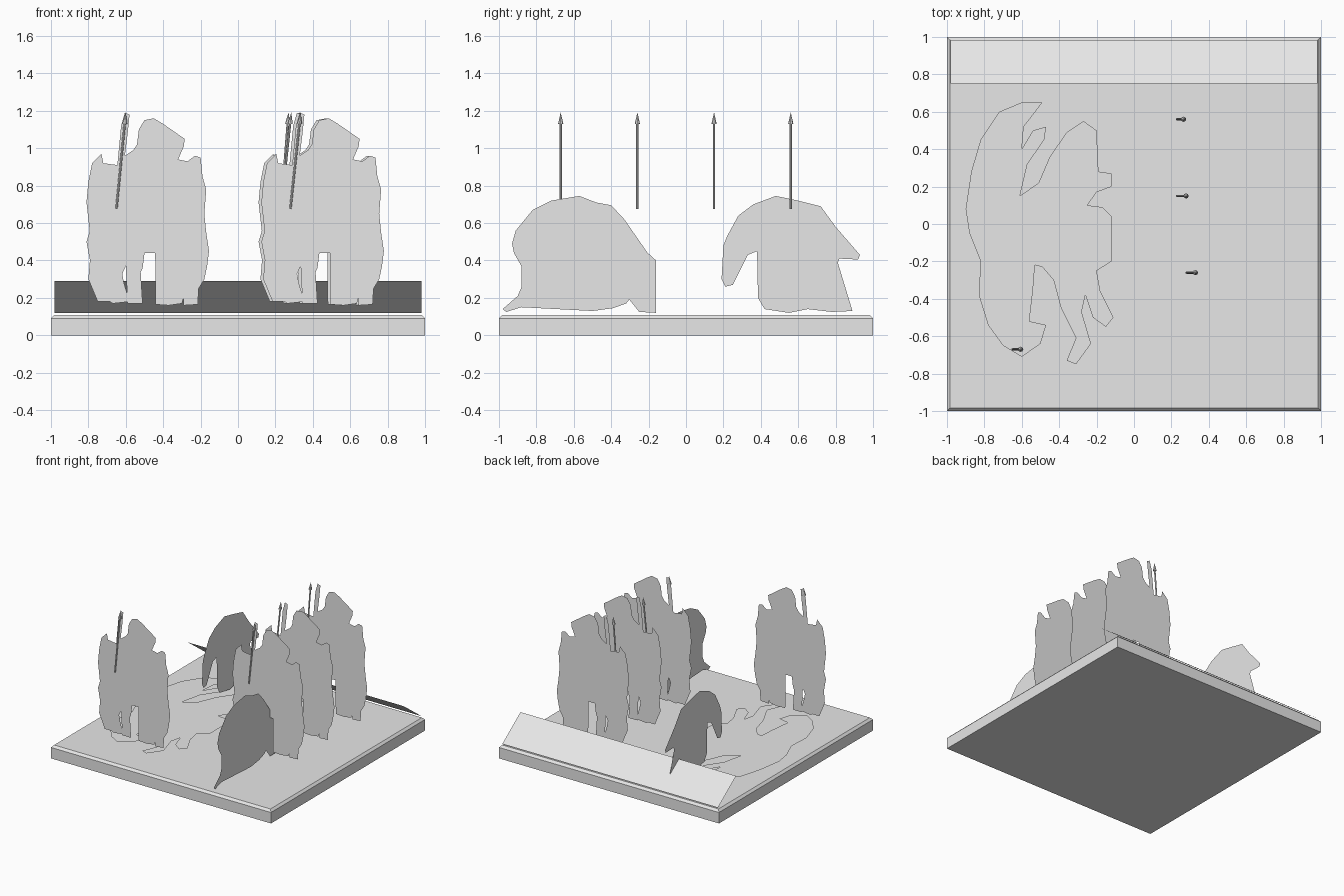
import bpy, bmesh, math
from mathutils import Vector

grey = bpy.data.materials.new("light_grey")
grey.diffuse_color = (0.8, 0.8, 0.8, 1)


def finish(name, bm):
    me = bpy.data.meshes.new(name)
    bm.to_mesh(me)
    bm.free()
    me.materials.append(grey)
    ob = bpy.data.objects.new(name, me)
    bpy.context.collection.objects.link(ob)
    return ob


def cutout(name, points, place):
    """Flat silhouette card; place maps a 2D outline point to 3D."""
    bm = bmesh.new()
    f = bm.faces.new([bm.verts.new(place(u, v)) for u, v in points])
    bmesh.ops.triangulate(bm, faces=[f], ngon_method='EAR_CLIP')
    return finish(name, bm)


# Base slab with chamfered top rim
bm = bmesh.new()
rings = []
for half, z in ((1, 0), (1, 0.09), (0.983, 0.108)):
    rings.append([bm.verts.new((sx * half, sy * half, z))
                  for sx, sy in ((-1, -1), (1, -1), (1, 1), (-1, 1))])
for a, b in zip(rings, rings[1:]):
    for i in range(4):
        j = (i + 1) % 4
        bm.faces.new((a[i], a[j], b[j], b[i]))
bm.faces.new(rings[0][::-1])
bm.faces.new(rings[-1])
finish("base", bm)

# Sloped panel leaning in from the back edge
bm = bmesh.new()
bm.faces.new([bm.verts.new(p) for p in (
    (0.98, 0.985, 0.118), (-0.98, 0.985, 0.118), (-0.98, 0.75, 0.29), (0.98, 0.75, 0.29))][::-1])
bmesh.ops.recalc_face_normals(bm, faces=bm.faces)
for f in bm.faces:
    if f.normal.z < 0:
        f.normal_flip()
finish("back_panel", bm)

# Mounted rider outline (x, z)
rider = [
    (-.80, .30), (-.79, .42), (-.81, .50), (-.78, .60), (-.78, .68), (-.81, .71),
    (-.80, .82), (-.78, .92), (-.73, .97), (-.72, .92), (-.645, .91), (-.625, 1.12),
    (-.605, 1.19), (-.58, 1.18), (-.59, 1.08), (-.605, .96), (-.56, .99), (-.54, 1.02),
    (-.53, 1.10), (-.50, 1.15), (-.45, 1.16), (-.40, 1.13), (-.39, 1.02), (-.35, .97),
    (-.285, 1.05), (-.29, 1.01), (-.32, .94), (-.27, .93), (-.23, .96), (-.20, .95),
    (-.19, .85), (-.17, .78), (-.18, .65), (-.17, .55), (-.155, .45), (-.165, .37),
    (-.18, .30), (-.21, .25), (-.215, .165), (-.29, .16), (-.25, .23), (-.26, .30),
    (-.285, .31), (-.30, .17), (-.37, .16), (-.335, .23), (-.36, .32), (-.37, .17),
    (-.44, .165), (-.40, .26), (-.41, .38), (-.42, .44), (-.50, .44), (-.51, .36),
    (-.55, .27), (-.51, .17), (-.59, .17), (-.57, .27), (-.60, .37), (-.63, .39),
    (-.61, .28), (-.58, .18), (-.67, .17), (-.64, .28), (-.66, .35), (-.70, .36),
    (-.70, .25), (-.685, .18), (-.75, .18), (-.72, .28), (-.75, .37), (-.78, .33)]

# Per rider: plane y, shift in x, spear butt x and tip x
ranks = [(-.67, 0, -.65, -.60), (-.26, .935, .28, .335),
         (.15, .92, .23, .285), (.56, .93, .23, .27)]


def spear(name, foot, tip):
    """Thin shaft with a small conical head."""
    foot, tip = Vector(foot), Vector(tip)
    axis = (tip - foot).normalized()
    rot = axis.to_track_quat('Z', 'Y').to_matrix().to_4x4()
    length = (tip - foot).length
    bm = bmesh.new()
    for r1, r2, z0, z1 in ((.006, .006, 0, length - .05), (.014, .0005, length - .06, length)):
        new = bmesh.ops.create_cone(bm, cap_ends=True, segments=8, radius1=r1,
                                    radius2=r2, depth=z1 - z0)["verts"]
        for v in new:
            v.co.z += (z0 + z1) / 2
    bm.transform(rot)
    bmesh.ops.translate(bm, verts=bm.verts, vec=foot)
    return finish(name, bm)


for i, (y, dx, x0, x1) in enumerate(ranks):
    cutout(f"rider_{i + 1}", rider, lambda u, v: (u + dx, y + .01, v))
    spear(f"spear_{i + 1}", (x0, y, .675), (x1, y, 1.19))

# Standing hunched beasts, outlines (y, z)
beast_a = [
    (-.98, .14), (-.90, .21), (-.87, .28), (-.80, .355), (-.70, .385), (-.58, .40),
    (-.58, .45), (-.68, .45), (-.75, .42), (-.80, .375), (-.88, .37), (-.92, .44),
    (-.93, .49), (-.91, .56), (-.82, .67), (-.72, .72), (-.57, .745), (-.48, .71),
    (-.40, .695), (-.33, .62), (-.27, .50), (-.16, .40), (-.16, .375), (-.25, .39),
    (-.265, .34), (-.24, .22), (-.16, .145), (-.16, .12), (-.25, .125), (-.31, .20),
    (-.35, .31), (-.38, .31), (-.34, .24), (-.32, .17), (-.39, .145), (-.50, .13),
    (-.60, .14), (-.70, .16), (-.80, .155), (-.80, .185), (-.73, .235), (-.80, .215),
    (-.88, .15), (-.96, .125)]
beast_b = [
    (.19, .30), (.20, .48), (.22, .53), (.28, .64), (.36, .70), (.48, .745), (.60, .72),
    (.72, .69), (.80, .58), (.84, .52), (.86, .45), (.93, .43), (.92, .405), (.82, .41),
    (.80, .36), (.77, .33), (.81, .27), (.86, .20), (.89, .13), (.78, .125), (.65, .14),
    (.55, .12), (.42, .14), (.385, .20), (.40, .29), (.48, .32), (.56, .33), (.56, .38),
    (.50, .385), (.41, .40), (.38, .45), (.33, .43), (.28, .33), (.25, .27), (.21, .26)]
cutout("beast_right", beast_a, lambda u, v: (.465, u, v))
cutout("beast_left", beast_b, lambda u, v: (-.46, u, v))

# Beast lying flat on the ground, outline (x, y)
fallen = [
    (-.49, .65), (-.60, .65), (-.72, .60), (-.82, .45), (-.87, .28), (-.90, .08),
    (-.88, -.05), (-.82, -.20), (-.83, -.38), (-.78, -.54), (-.70, -.65), (-.60, -.71),
    (-.50, -.64), (-.47, -.54), (-.56, -.52), (-.54, -.35), (-.53, -.22), (-.49, -.23),
    (-.43, -.30), (-.39, -.45), (-.31, -.61), (-.36, -.73), (-.31, -.75), (-.23, -.64),
    (-.28, -.47), (-.26, -.38), (-.22, -.50), (-.15, -.55), (-.11, -.50), (-.18, -.36),
    (-.20, -.25), (-.12, -.20), (-.12, .04), (-.17, .09), (-.25, .10), (-.20, .17),
    (-.12, .20), (-.12, .27), (-.19, .28), (-.20, .50), (-.27, .55), (-.36, .49),
    (-.45, .36), (-.51, .22), (-.61, .15), (-.57, .32), (-.48, .45), (-.47, .52),
    (-.54, .50), (-.60, .40), (-.59, .52), (-.52, .61)]
cutout("fallen_beast", fallen[::-1], lambda u, v: (u, v, .13))
